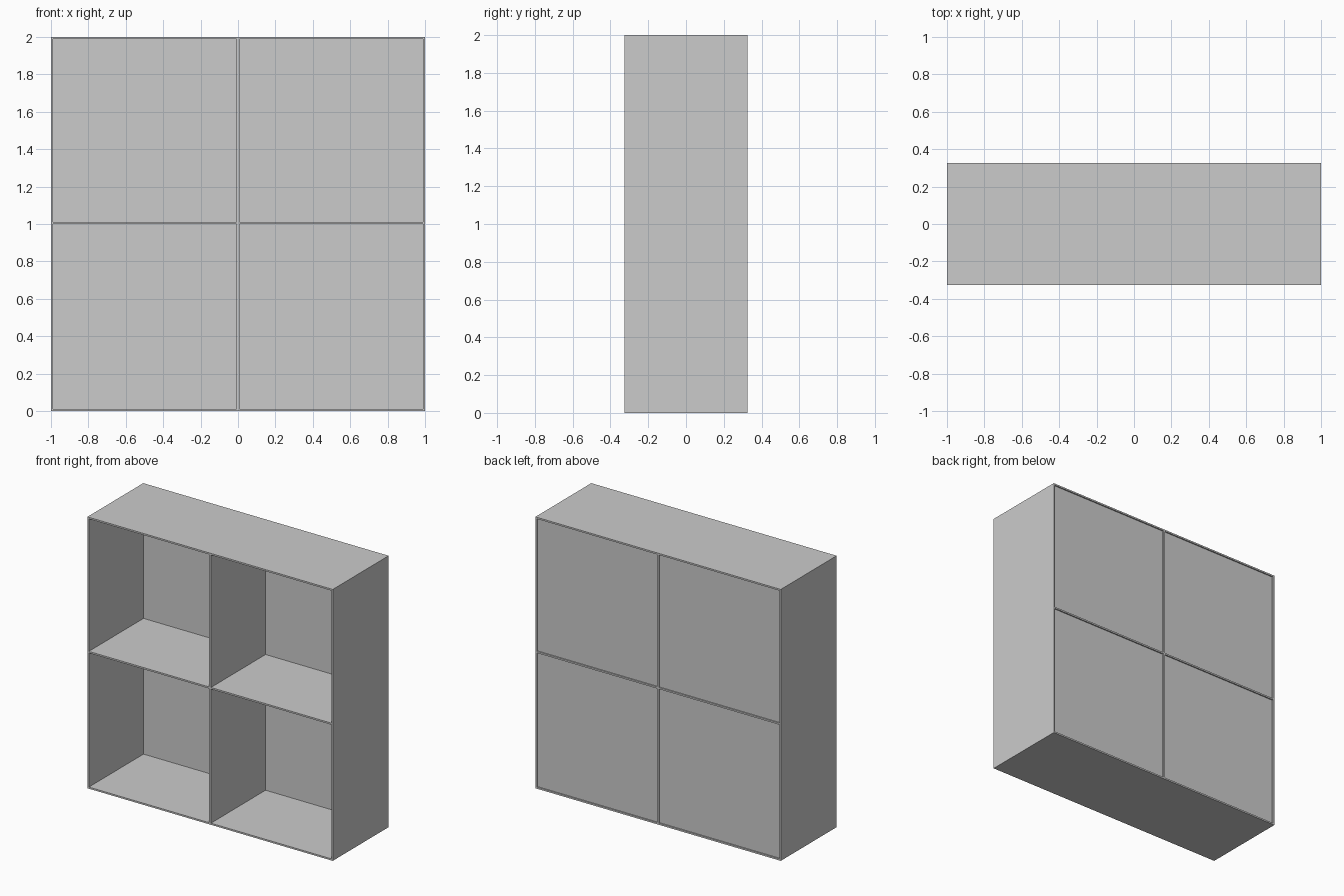
import bpy

if "Cube" in bpy.data.objects:
    bpy.data.objects.remove(bpy.data.objects["Cube"])

W, D, H = 2.0, 0.65, 2.0   # overall width, depth, height
T = 0.012                  # board thickness
SHELF_Z = 1.006            # centre height of the middle shelf


def board(name, x, y, z):
    """Box board given its (min, max) extent on each axis."""
    bpy.ops.mesh.primitive_cube_add(size=1, location=[(a + b) / 2 for a, b in (x, y, z)])
    ob = bpy.context.object
    ob.name = name
    ob.scale = [b - a for a, b in (x, y, z)]
    bpy.ops.object.transform_apply(location=False, rotation=False, scale=True)
    return ob


full_y = (-D / 2, D / 2)
inner_x = (-W / 2 + T, W / 2 - T)
low, high = SHELF_Z - T / 2, SHELF_Z + T / 2

# Outer frame
board("left_side", (-W / 2, -W / 2 + T), full_y, (0, H))
board("right_side", (W / 2 - T, W / 2), full_y, (0, H))
board("bottom_board", inner_x, full_y, (0, T))
board("top_board", inner_x, full_y, (H - T, H))

# Middle shelf and the two upright dividers
board("middle_shelf", inner_x, full_y, (low, high))
board("lower_divider", (-0.007, 0.007), full_y, (T, low))
board("upper_divider", (-0.007, 0.007), full_y, (high, H - T))

# Thin back panels, one per compartment, set just inside the rear edge
for row, z in (("lower", (T, low)), ("upper", (high, H - T))):
    for side, x in (("left", (inner_x[0], -0.007)), ("right", (0.007, inner_x[1]))):
        board(f"{row}_{side}_back_panel", x, (0.311, 0.316), z)
